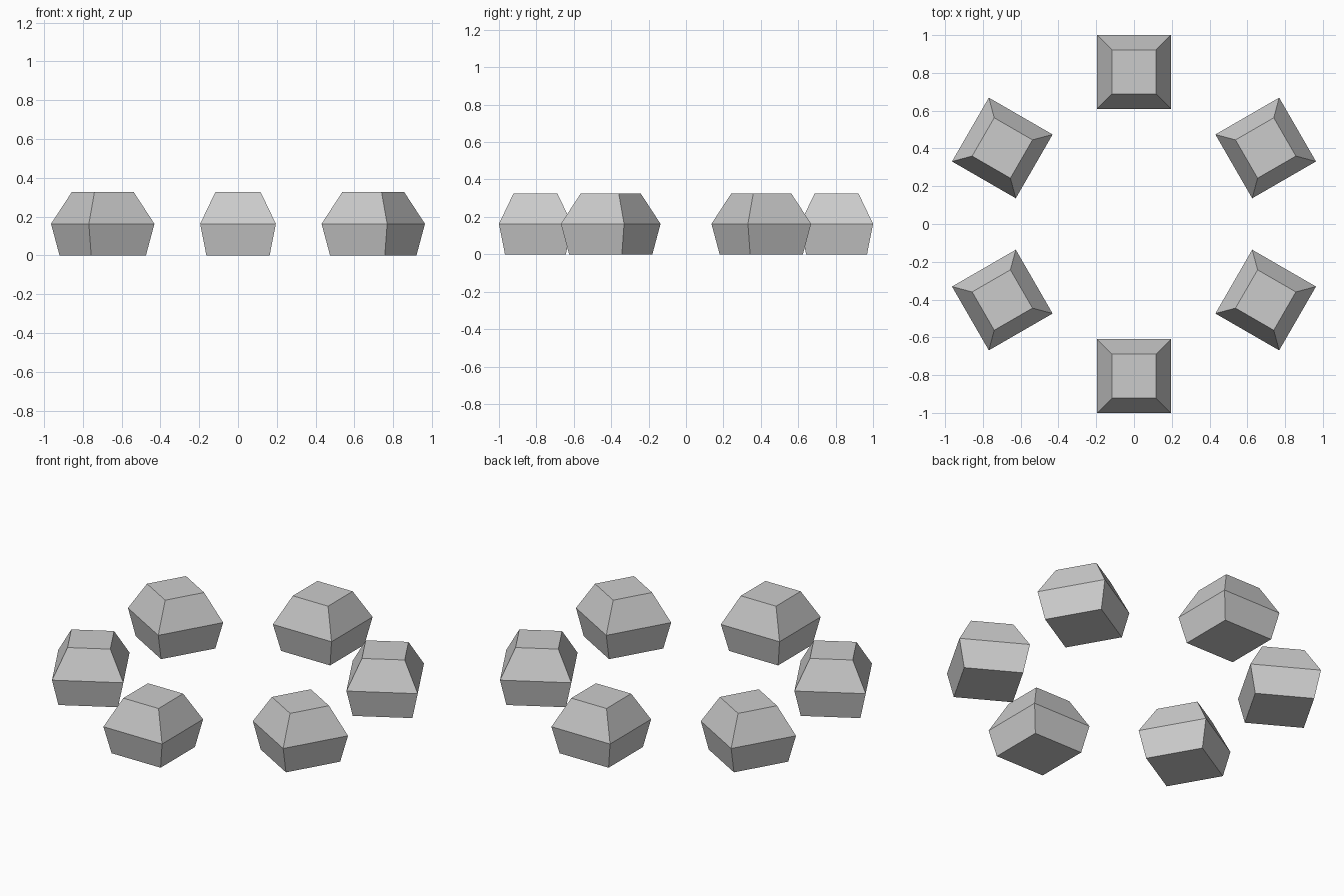
import bpy, bmesh, math
from mathutils import Matrix

if "Cube" in bpy.data.objects:
    bpy.data.objects.remove(bpy.data.objects["Cube"])

RING_RADIUS = 0.805
# (height, half width) of each square section, bottom to top
PROFILE = [(0.0, 0.163), (0.163, 0.195), (0.326, 0.117)]


def make_block_mesh():
    bm = bmesh.new()
    rings = [[bm.verts.new((sx * h, sy * h, z))
              for sx, sy in ((-1, -1), (1, -1), (1, 1), (-1, 1))]
             for z, h in PROFILE]
    # bottom and top caps
    bm.faces.new(rings[0][::-1])
    bm.faces.new(rings[-1])
    # sloping sides
    for low, high in zip(rings, rings[1:]):
        for i in range(4):
            j = (i + 1) % 4
            bm.faces.new((low[i], low[j], high[j], high[i]))
    bmesh.ops.recalc_face_normals(bm, faces=bm.faces)
    mesh = bpy.data.meshes.new("stone_block")
    bm.to_mesh(mesh)
    bm.free()
    return mesh


# Six identical stones spaced evenly around a circle
block = make_block_mesh()
for k in range(6):
    stone = bpy.data.objects.new(f"ring_stone_{k + 1}", block)
    stone.matrix_world = (Matrix.Rotation(math.radians(30 + 60 * k), 4, 'Z')
                          @ Matrix.Translation((RING_RADIUS, 0, 0)))
    bpy.context.collection.objects.link(stone)
